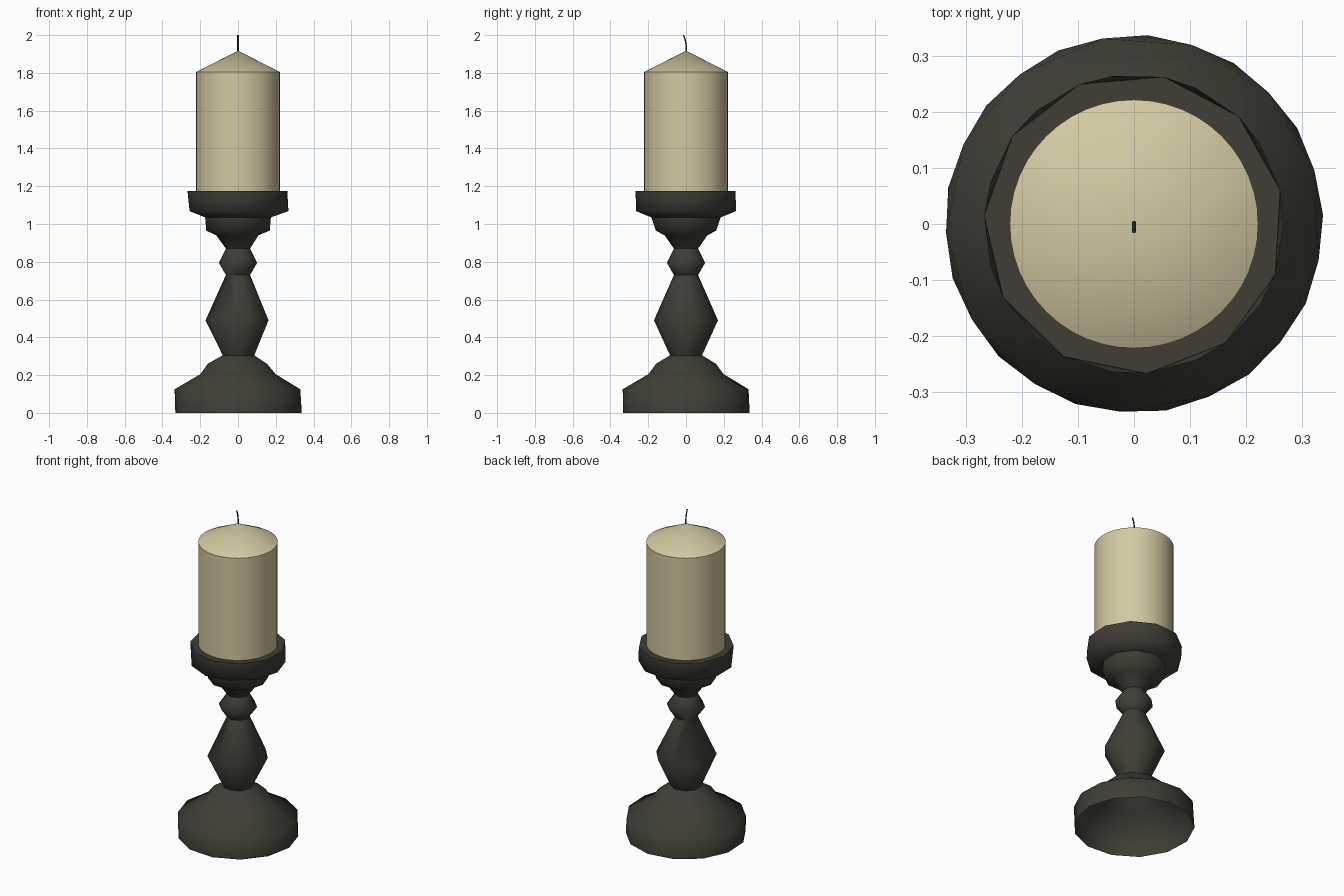
import bpy, bmesh, math

if "Cube" in bpy.data.objects:
    bpy.data.objects.remove(bpy.data.objects["Cube"])


def material(name, rgb):
    m = bpy.data.materials.new(name)
    m.diffuse_color = (*rgb, 1)
    m.use_nodes = True
    m.node_tree.nodes["Principled BSDF"].inputs["Base Color"].default_value = m.diffuse_color
    return m


def make_object(name, bm, mat, angle):
    mesh = bpy.data.meshes.new(name)
    bm.to_mesh(mesh)
    bm.free()
    ob = bpy.data.objects.new(name, mesh)
    bpy.context.collection.objects.link(ob)
    mesh.materials.append(mat)
    bpy.ops.object.select_all(action='DESELECT')
    ob.select_set(True)
    bpy.context.view_layer.objects.active = ob
    bpy.ops.object.shade_smooth_by_angle(angle=math.radians(angle))
    return ob


def ring(bm, r, z, sides, turn, cx=0.0, cy=0.0):
    """Ring of vertices; turn is a fraction of one side. Returns (angle, vert)."""
    out = []
    for k in range(sides):
        a = (k + turn) * math.tau / sides
        v = bm.verts.new((cx + r * math.cos(a), cy + r * math.sin(a), z))
        out.append((a, v))
    return out


def bridge(bm, low, high):
    """Triangle strip between two rings of any side counts."""
    def at(loop, k):
        n = len(loop)
        return loop[k % n][0] + math.tau * (k // n), loop[k % n][1]
    i = j = 0
    while i < len(low) or j < len(high):
        go_low = j == len(high) or (i < len(low) and at(low, i + 1)[0] <= at(high, j + 1)[0])
        a, b = at(low, i)[1], at(high, j)[1]
        if go_low:
            i += 1
            bm.faces.new((a, at(low, i)[1], b))
        else:
            j += 1
            bm.faces.new((a, at(high, j)[1], b))


def lathe(rows):
    bm = bmesh.new()
    loops = [ring(bm, *row) for row in rows]
    for low, high in zip(loops, loops[1:]):
        bridge(bm, low, high)
    return bm, loops


dark = material("dark wood", (0.05, 0.048, 0.036))
wax = material("cream wax", (0.65, 0.58, 0.36))
black = material("wick black", (0.025, 0.028, 0.03))

# Turned holder: hollow open foot, stem and cup (radius, z, sides, turn)
bm, loops = lathe([
    (0.338, 0.0, 13, 0.1),
    (0.336, 0.125, 13, 0.6),
    (0.20, 0.205, 12, 0.2),
    (0.16, 0.26, 11, 0.5),
    (0.086, 0.305, 9, 0.0),
    (0.172, 0.49, 9, 0.5),
    (0.064, 0.73, 8, 0.0),
    (0.11, 0.795, 8, 0.5),
    (0.064, 0.87, 8, 0.0),
    (0.115, 0.94, 9, 0.5),
    (0.168, 0.965, 10, 0.0),
    (0.183, 1.035, 10, 0.5),
    (0.267, 1.068, 11, 0.0),
    (0.268, 1.175, 11, 0.4),
])
bm.faces.new([v for _, v in loops[-1]])
make_object("candle_holder", bm, dark, 62)

# Pillar candle with a conical top
bm, loops = lathe([(0.222, 1.17, 48, 0.0), (0.222, 1.805, 48, 0.0)])
apex = bm.verts.new((0, 0, 1.917))
top = [v for _, v in loops[-1]]
for a, b in zip(top, top[1:] + top[:1]):
    bm.faces.new((a, b, apex))
bm.faces.new([v for _, v in reversed(loops[0])])
make_object("candle", bm, wax, 25)

# Thin wick leaning forward at the tip
bm, loops = lathe([
    (0.004, 1.90, 6, 0.0, 0.0, 0.002),
    (0.004, 1.945, 6, 0.0, 0.0, 0.001),
    (0.004, 1.975, 6, 0.0, 0.0, -0.004),
    (0.004, 2.0, 6, 0.0, 0.0, -0.013),
])
bm.faces.new([v for _, v in loops[-1]])
make_object("wick", bm, black, 60)
